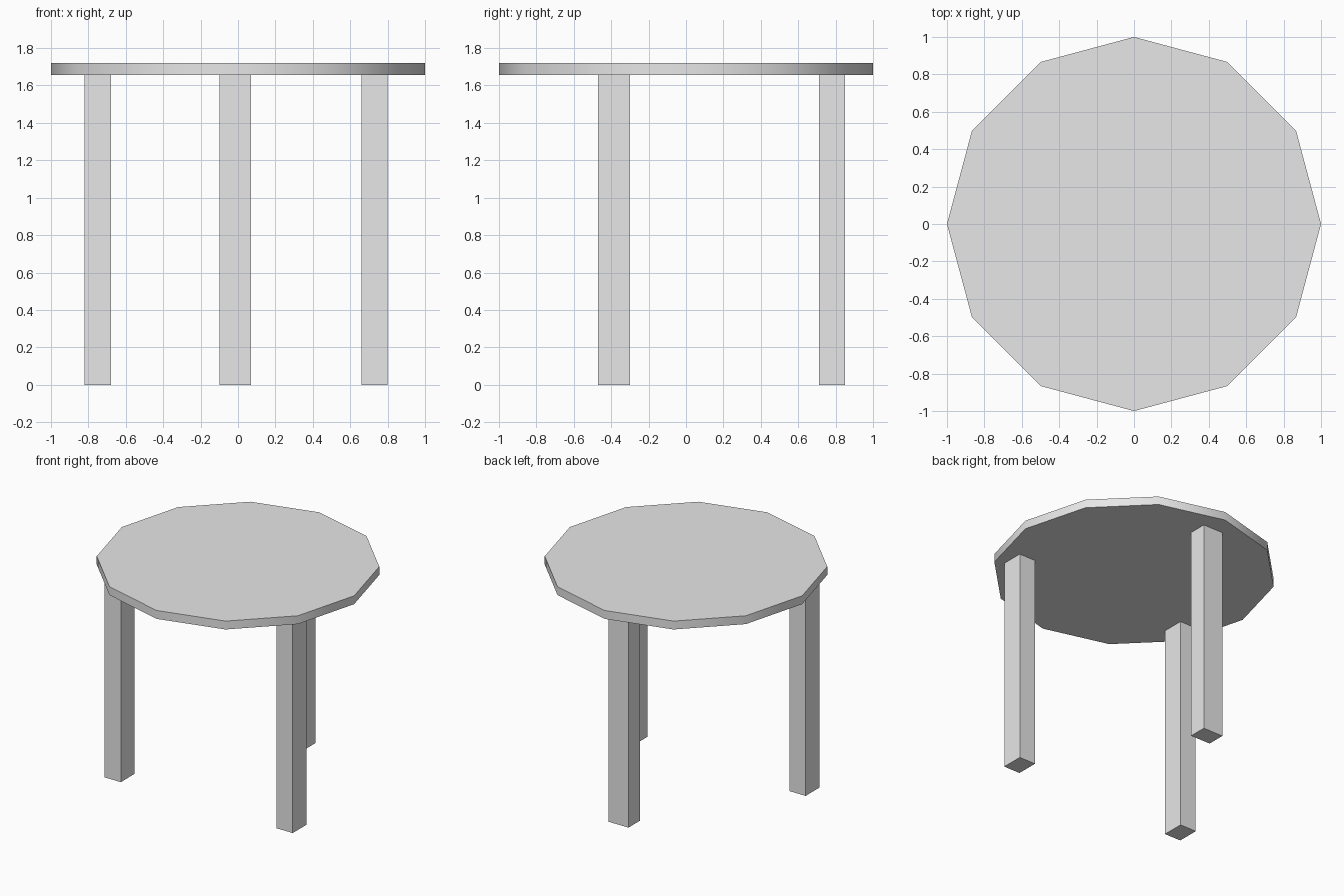
import bpy
import math

# Remove the default cube
cube = bpy.data.objects.get("Cube")
if cube:
    bpy.data.objects.remove(cube, do_unlink=True)

LEG_TOP = 1.655
TABLE_TOP = 1.72

# Single plain grey material
grey = bpy.data.materials.new("light_grey")
grey.use_nodes = True
colour = (0.8, 0.8, 0.8, 1)
grey.diffuse_color = colour
grey.node_tree.nodes["Principled BSDF"].inputs["Base Color"].default_value = colour


def finish(name):
    obj = bpy.context.object
    obj.name = obj.data.name = name
    obj.data.materials.append(grey)
    return obj


def add_leg(name, x, y, width, depth):
    bpy.ops.mesh.primitive_cube_add(size=1, location=(x, y, LEG_TOP / 2))
    leg = finish(name)
    leg.scale = (width, depth, LEG_TOP)
    bpy.ops.object.transform_apply(location=False, rotation=False, scale=True)


# Twelve-sided tabletop with a softly shaded rim
bpy.ops.mesh.primitive_cylinder_add(
    vertices=12, radius=1, depth=TABLE_TOP - LEG_TOP,
    location=(0, 0, (TABLE_TOP + LEG_TOP) / 2))
finish("tabletop")
bpy.ops.object.shade_smooth_by_angle(angle=math.radians(40))

# Three square-cut legs
add_leg("front_right_leg", -0.75, -0.385, 0.14, 0.17)
add_leg("front_left_leg", 0.73, -0.385, 0.14, 0.17)
add_leg("back_leg", -0.015, 0.78, 0.17, 0.14)
